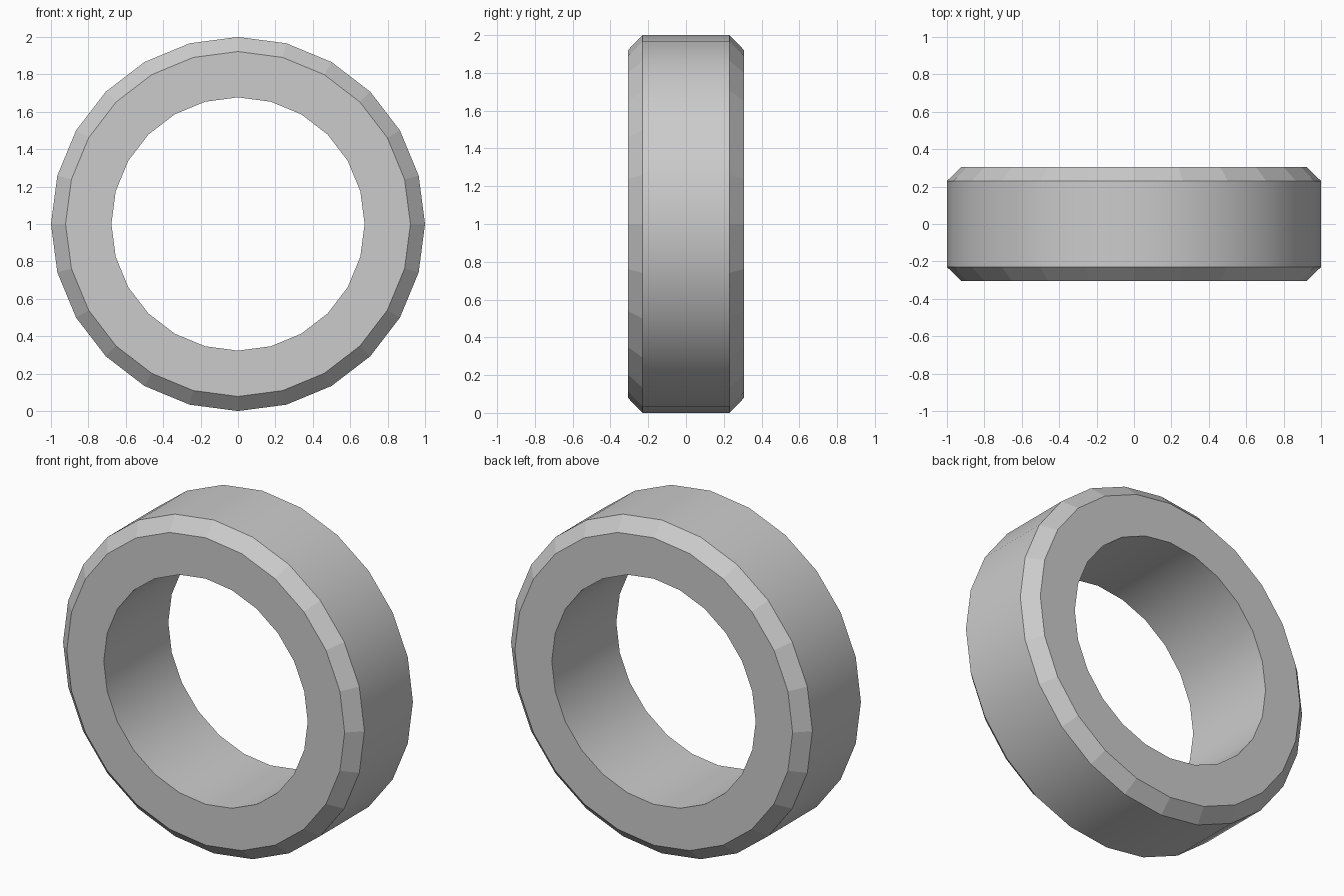
import bpy, bmesh
from math import sin, cos, pi

if "Cube" in bpy.data.objects:
    bpy.data.objects.remove(bpy.data.objects["Cube"])

SIDES = 24
# Closed cross-section (radius, y) going round the ring wall
PROFILE = [(0.677, -0.306), (0.922, -0.306), (1.0, -0.23),
           (1.0, 0.23), (0.922, 0.306), (0.677, 0.306)]
SMOOTH_BANDS = {2, 5}  # outer tread and inner bore

bm = bmesh.new()

# Sweep the profile around the y axis
rings = []
for i in range(SIDES):
    a = 2 * pi * i / SIDES
    rings.append([bm.verts.new((r * sin(a), y, 1 + r * cos(a))) for r, y in PROFILE])

n = len(PROFILE)
for i in range(SIDES):
    cur, nxt = rings[i], rings[(i + 1) % SIDES]
    for j in range(n):
        k = (j + 1) % n
        face = bm.faces.new((cur[j], cur[k], nxt[k], nxt[j]))
        face.smooth = j in SMOOTH_BANDS

bmesh.ops.recalc_face_normals(bm, faces=bm.faces)

# Keep chamfer and rim edges crisp
for e in bm.edges:
    e.smooth = e.calc_face_angle(0) < 0.5

mesh = bpy.data.meshes.new("ring")
bm.to_mesh(mesh)
bm.free()
bpy.context.collection.objects.link(bpy.data.objects.new("ring", mesh))
